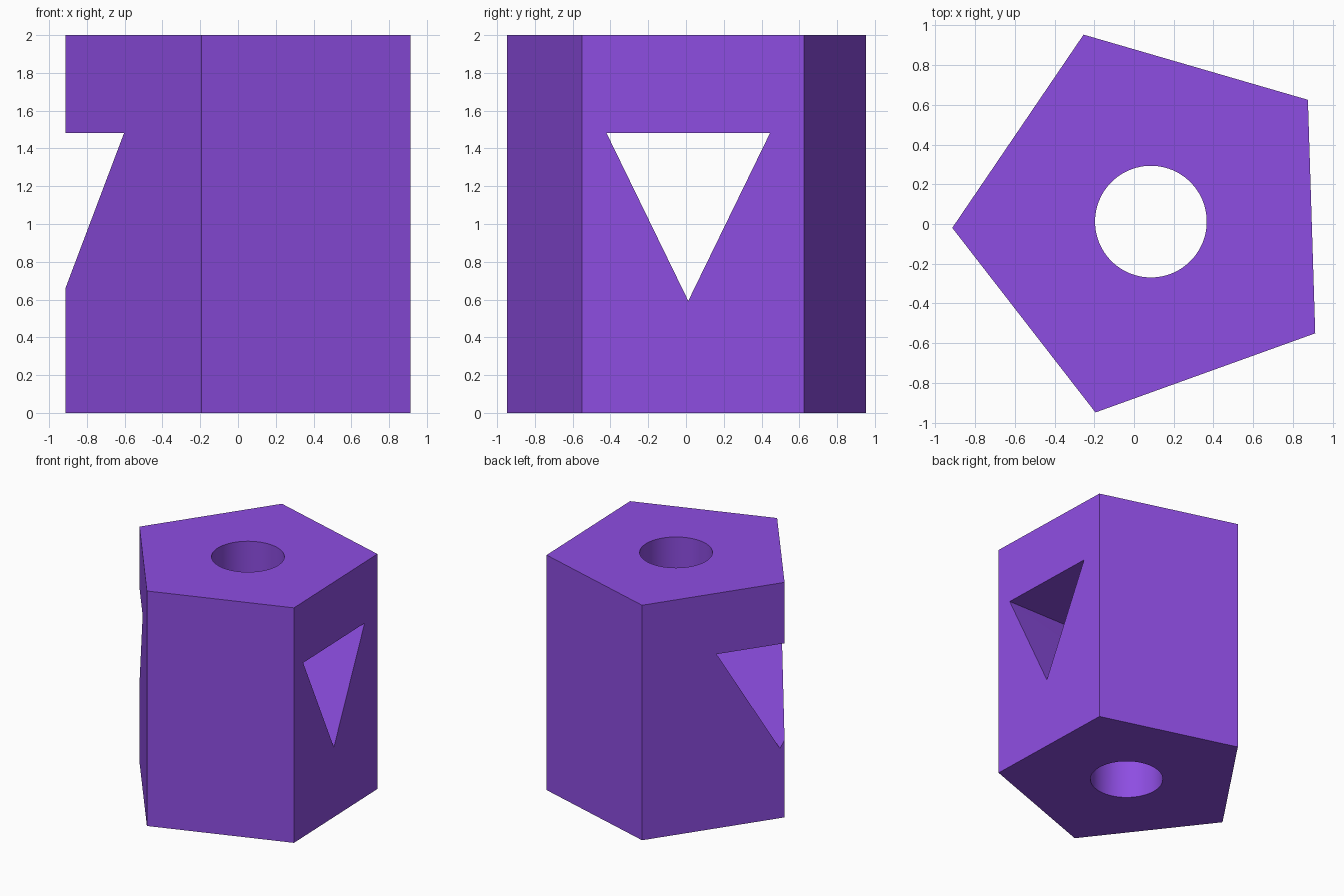
import bpy, bmesh
from math import cos, sin, pi, radians
from mathutils import Vector

if "Cube" in bpy.data.objects:
    bpy.data.objects.remove(bpy.data.objects["Cube"])

CX, CY = 0.085, 0.012  # axis of the pentagon


def prism(name, points, offset):
    """Extrude a closed 3D profile by offset into a solid."""
    bm = bmesh.new()
    face = bm.faces.new([bm.verts.new(p) for p in points])
    res = bmesh.ops.extrude_face_region(bm, geom=[face], use_keep_orig=True)
    verts = [v for v in res["geom"] if isinstance(v, bmesh.types.BMVert)]
    bmesh.ops.translate(bm, verts=verts, vec=Vector(offset))
    bmesh.ops.recalc_face_normals(bm, faces=bm.faces)
    mesh = bpy.data.meshes.new(name)
    bm.to_mesh(mesh)
    bm.free()
    obj = bpy.data.objects.new(name, mesh)
    bpy.context.collection.objects.link(obj)
    return obj


def ring(n, r, z, start=0.0):
    return [(CX + r * cos(start + 2 * pi * i / n),
             CY + r * sin(start + 2 * pi * i / n), z) for i in range(n)]


# Pentagonal block
block = prism("pentagon_block", ring(5, 1.0, 0, radians(37.8)), (0, 0, 2))

# Cutters: vertical round bore and sideways triangular tunnel
bore = prism("bore_cutter", ring(96, 0.281, -0.5), (0, 0, 3))
tunnel = prism("tunnel_cutter",
               [(-2, CY - 0.433, 1.482), (-2, CY + 0.433, 1.482), (-2, CY, 0.593)],
               (4, 0, 0))

bpy.context.view_layer.objects.active = block
block.select_set(True)
for cutter in (bore, tunnel):
    cutter.hide_render = True
    mod = block.modifiers.new(cutter.name, 'BOOLEAN')
    mod.operation = 'DIFFERENCE'
    mod.solver = 'EXACT'
    mod.object = cutter
    bpy.ops.object.modifier_apply(modifier=mod.name)
for cutter in (bore, tunnel):
    bpy.data.objects.remove(cutter)

# Purple finish, smooth bore with crisp edges
mat = bpy.data.materials.new("purple")
mat.diffuse_color = (0.27, 0.075, 0.76, 1)
mat.use_nodes = True
mat.node_tree.nodes["Principled BSDF"].inputs["Base Color"].default_value = mat.diffuse_color
block.data.materials.clear()
block.data.materials.append(mat)
bpy.ops.object.select_all(action='DESELECT')
block.select_set(True)
bpy.ops.object.shade_smooth_by_angle(angle=radians(30))
